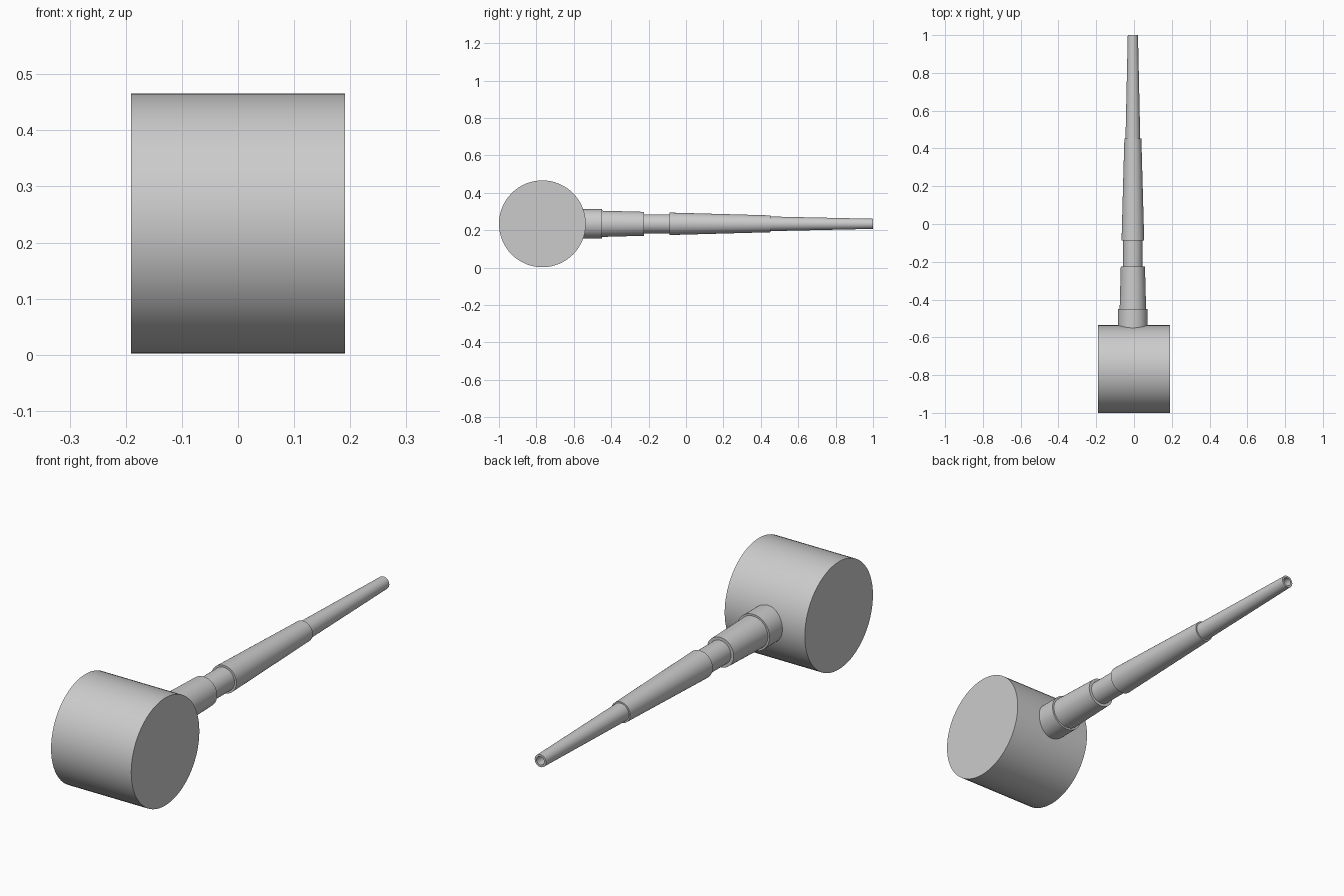
import bpy
import math

cube = bpy.data.objects.get("Cube")
if cube:
    bpy.data.objects.remove(cube, do_unlink=True)

SIDES = 64
AXIS_Z = 0.234
BARREL_X = -0.006

grey = bpy.data.materials.new("plain grey")
grey.use_nodes = True
colour = (0.6, 0.6, 0.6, 1)
grey.diffuse_color = colour
grey.node_tree.nodes["Principled BSDF"].inputs["Base Color"].default_value = colour


def finish(obj, name):
    obj.name = name
    obj.data.materials.append(grey)
    bpy.ops.object.select_all(action="DESELECT")
    obj.select_set(True)
    bpy.context.view_layer.objects.active = obj
    bpy.ops.object.shade_smooth_by_angle(angle=math.radians(30))


def lathe(name, profile):
    """Turn a (radius, y) profile about the barrel axis; zero radius closes it."""
    verts, faces = [], []
    for radius, y in profile:
        for i in range(SIDES):
            a = 2 * math.pi * i / SIDES
            verts.append((radius * math.cos(a), y, radius * math.sin(a)))
    for ring in range(len(profile) - 1):
        for i in range(SIDES):
            j = (i + 1) % SIDES
            a, b = ring * SIDES, (ring + 1) * SIDES
            faces.append((a + i, b + i, b + j, a + j))
    # end caps: breech end and floor of the bore
    last = (len(profile) - 1) * SIDES
    faces.append(tuple(range(SIDES)))
    faces.append(tuple(last + i for i in reversed(range(SIDES))))
    mesh = bpy.data.meshes.new(name)
    mesh.from_pydata(verts, [], faces)
    mesh.update()
    obj = bpy.data.objects.new(name, mesh)
    bpy.context.collection.objects.link(obj)
    obj.location = (BARREL_X, 0, AXIS_Z)
    finish(obj, name)


# drum-shaped mantlet lying across the barrel
bpy.ops.mesh.primitive_cylinder_add(
    vertices=SIDES, radius=0.232, depth=0.382,
    location=(0, -0.768, AXIS_Z), rotation=(0, math.pi / 2, 0))
finish(bpy.context.object, "mantlet_drum")

# stepped, tapering barrel with a hollow muzzle
lathe("barrel", [
    (0.078, -0.65), (0.078, -0.449),   # collar
    (0.070, -0.449), (0.064, -0.225),  # sleeve
    (0.051, -0.225), (0.051, -0.088),  # recoil tube
    (0.060, -0.088), (0.045, 0.453),   # thick barrel
    (0.039, 0.453), (0.027, 1.0),      # thin barrel
    (0.018, 1.0), (0.018, 0.6),        # bore
])
